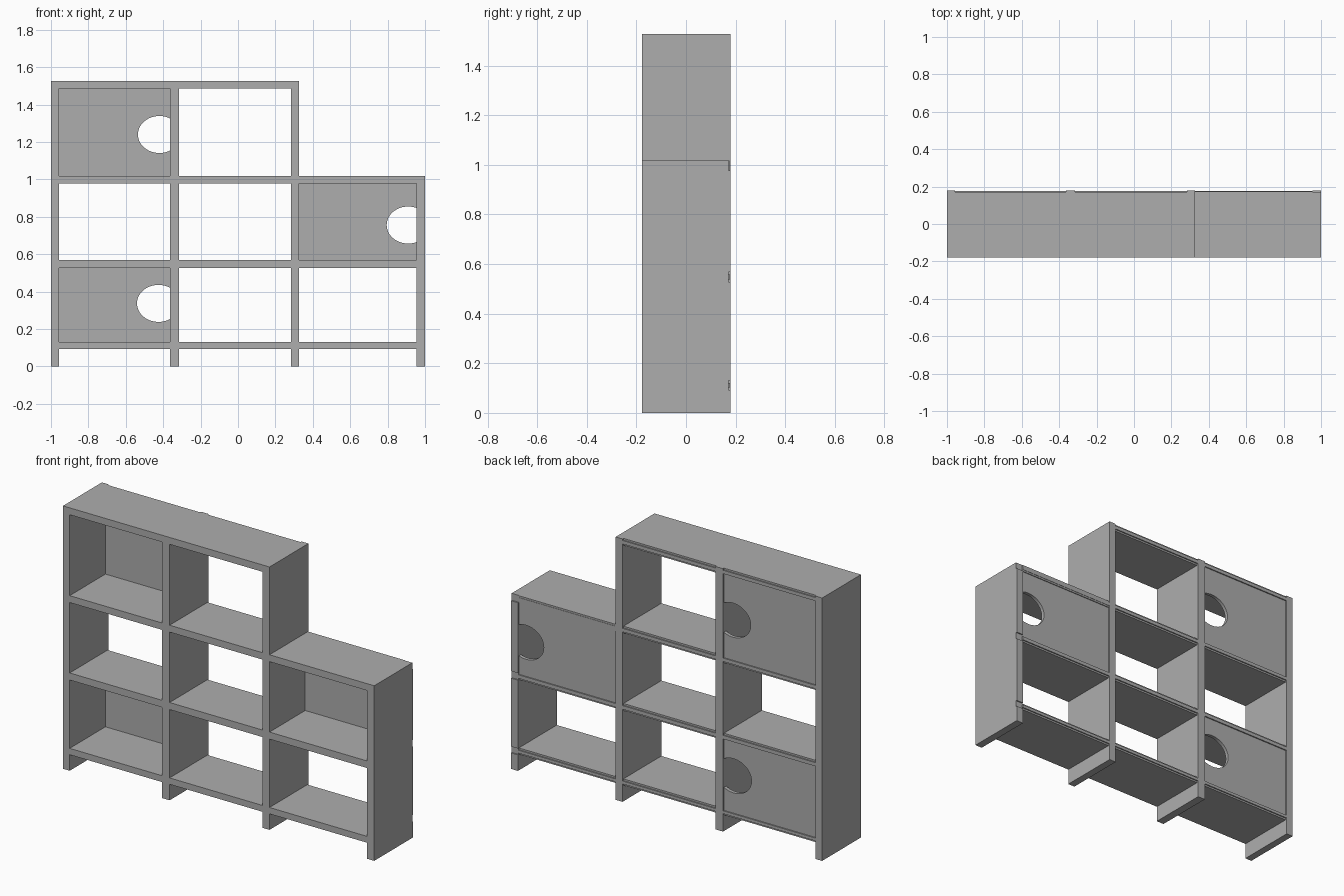
import bpy
import bmesh
import math

cube = bpy.data.objects.get("Cube")
if cube:
    bpy.data.objects.remove(cube, do_unlink=True)

grey = bpy.data.materials.new("matte grey")
grey.use_nodes = True
colour = (0.42, 0.42, 0.42, 1)
grey.diffuse_color = colour
grey.node_tree.nodes["Principled BSDF"].inputs["Base Color"].default_value = colour

FRONT, BACK, RECESS = -0.178, 0.179, 0.17
UPRIGHTS = [(-1, -0.957, 1.527), (-0.363, -0.315, 1.527),
            (0.283, 0.327, 1.527), (0.955, 1, 1.017)]
SHELVES = [(0.093, 0.13), (0.527, 0.568), (0.977, 1.017), (1.487, 1.527)]


def finish(name, bm):
    bmesh.ops.recalc_face_normals(bm, faces=bm.faces)
    mesh = bpy.data.meshes.new(name)
    bm.to_mesh(mesh)
    bm.free()
    mesh.materials.append(grey)
    obj = bpy.data.objects.new(name, mesh)
    bpy.context.collection.objects.link(obj)
    return obj


def add_box(bm, x, y, z):
    verts = bmesh.ops.create_cube(bm, size=1)["verts"]
    for v in verts:
        v.co = [(a + b) / 2 + c * (b - a) for (a, b), c in zip((x, y, z), v.co)]


# Uprights; the low end board has a rear strip notched at each shelf
for i, (x0, x1, top) in enumerate(UPRIGHTS):
    bm = bmesh.new()
    end = i == 3
    body_back = 0.172 if end else BACK
    add_box(bm, (x0, x1), (FRONT, body_back), (0, top))
    if end:
        z = 0
        for low, high in SHELVES[:3]:
            add_box(bm, (x0, x1), (body_back, BACK), (z, low))
            z = high
    finish(f"upright_{i + 1}", bm)

# Shelves in each bay, with a thin lip along the rear edge
for row, (z0, z1) in enumerate(SHELVES):
    for bay in range(3 if row < 3 else 2):
        x = (UPRIGHTS[bay][1], UPRIGHTS[bay + 1][0])
        back = 0.175 if (row, bay) == (2, 2) else RECESS
        bm = bmesh.new()
        add_box(bm, x, (FRONT, back), (z0, z1))
        add_box(bm, x, (back, BACK - 0.002), (z0 + 0.01, z1 - 0.01))
        finish(f"shelf_{row + 1}_bay_{bay + 1}", bm)


# Back panels with a round cut-out running into the neighbouring upright
def back_panel(name, bay, row, cx, cz):
    x0, x1 = UPRIGHTS[bay][1], UPRIGHTS[bay + 1][0]
    z0, z1 = SHELVES[row][1], SHELVES[row + 1][0]
    rx, rz, steps = 0.115, 0.099, 40
    start = math.acos((x1 - cx) / rx)
    outline = [(x1, z1), (x0, z1), (x0, z0), (x1, z0)]
    for i in range(steps + 1):
        a = -start - (2 * math.pi - 2 * start) * i / steps
        outline.append((cx + rx * math.cos(a), cz + rz * math.sin(a)))
    bm = bmesh.new()
    face = bm.faces.new([bm.verts.new((x, 0.15, z)) for x, z in outline])
    new = bmesh.ops.extrude_face_region(bm, geom=[face])["geom"]
    moved = [v for v in new if isinstance(v, bmesh.types.BMVert)]
    bmesh.ops.translate(bm, verts=moved, vec=(0, RECESS - 0.15, 0))
    bmesh.ops.triangulate(bm, faces=[f for f in bm.faces if len(f.verts) > 4])
    finish(name, bm)


back_panel("bottom_back_panel", 0, 0, -0.425, 0.337)
back_panel("middle_back_panel", 2, 1, 0.91, 0.756)
back_panel("top_back_panel", 0, 2, -0.42, 1.24)
